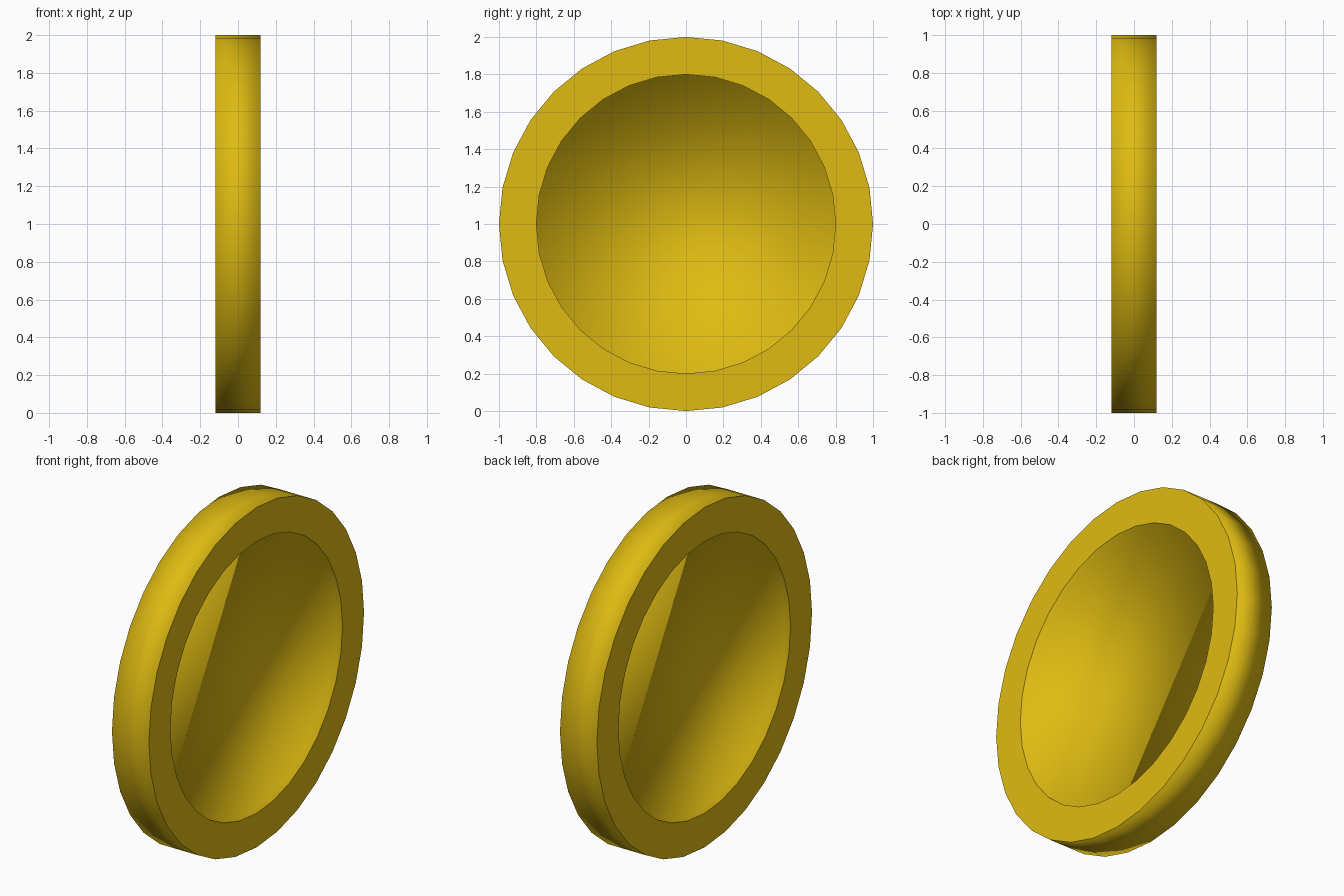
import bpy, bmesh, math

if "Cube" in bpy.data.objects:
    bpy.data.objects.remove(bpy.data.objects["Cube"])

SIDES = 32
# lathe profile (x, radius): recess edge, rim, outer wall, rim, recess edge
PROFILE = [(-0.08, 0.8), (-0.12, 0.8), (-0.12, 1.0),
           (0.12, 1.0), (0.12, 0.8), (0.08, 0.8)]

gold = bpy.data.materials.new("gold")
gold.diffuse_color = (0.74, 0.50, 0.006, 1)
gold.use_nodes = True
gold.node_tree.nodes["Principled BSDF"].inputs["Base Color"].default_value = gold.diffuse_color

# revolve the profile about the x axis
bm = bmesh.new()
rings = []
for x, r in PROFILE:
    rings.append([bm.verts.new((x, r * math.sin(2 * math.pi * i / SIDES),
                                1 + r * math.cos(2 * math.pi * i / SIDES)))
                  for i in range(SIDES)])
for a, b in zip(rings, rings[1:]):
    for i in range(SIDES):
        j = (i + 1) % SIDES
        bm.faces.new((a[i], a[j], b[j], b[i]))

# recessed floors on both sides
bm.faces.new(rings[0])
bm.faces.new(rings[-1])
bmesh.ops.recalc_face_normals(bm, faces=bm.faces)
for f in bm.faces:
    f.smooth = True

mesh = bpy.data.meshes.new("recessed_disc")
bm.to_mesh(mesh)
bm.free()
mesh.materials.append(gold)
disc = bpy.data.objects.new("recessed_disc", mesh)
bpy.context.collection.objects.link(disc)

# flat-shaded rim, soft shading on the outer wall and the recesses
normals = [None] * len(mesh.loops)
for p in mesh.polygons:
    rim = abs(p.normal.x) > 0.9 and len(p.vertices) == 4
    for li in p.loop_indices:
        n = p.normal if rim else mesh.vertices[mesh.loops[li].vertex_index].normal
        normals[li] = tuple(n)
mesh.normals_split_custom_set(normals)
